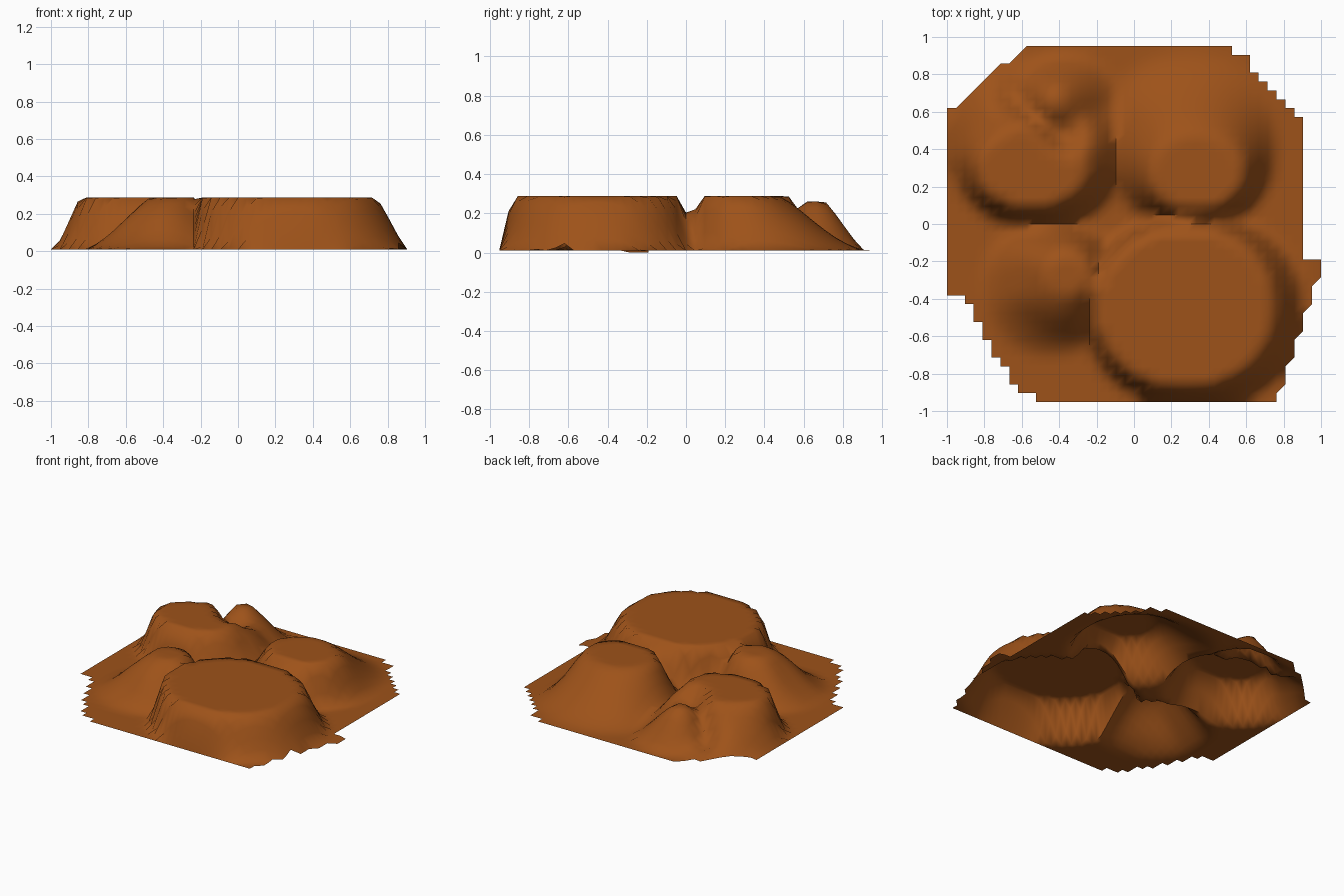
import bpy, bmesh, math
from mathutils import noise, Vector

if "Cube" in bpy.data.objects:
    bpy.data.objects.remove(bpy.data.objects["Cube"])

NX, NY, S = 42, 40, 2 / 42
CLIP = 0.288

# Stepped outline of the terrain patch (x, y)
OUTLINE = [(-1, .63), (-.95, .61), (-.72, .835), (-.62, .86), (-.53, .96), (.53, .96), (.53, .905),
           (.625, .905), (.625, .81), (.67, .81), (.67, .765), (.72, .765), (.72, .72), (.765, .72),
           (.765, .67), (.81, .67), (.81, .625), (.86, .625), (.86, .58), (.905, .58), (.905, -.21),
           (1.01, -.21), (1.01, -.3), (.95, -.3), (.95, -.44), (.905, -.44), (.905, -.58), (.86, -.58),
           (.86, -.72), (.81, -.72), (.81, -.86), (.765, -.86), (.765, -.96), (-.535, -.96),
           (-.535, -.905), (-.63, -.905), (-.63, -.86), (-.675, -.86), (-.675, -.765), (-.72, -.765),
           (-.72, -.715), (-.77, -.715), (-.77, -.625), (-.815, -.625), (-.815, -.53), (-.86, -.53),
           (-.86, -.44), (-.905, -.44), (-.905, -.39), (-1.01, -.39), (-1.01, .63)]


def inside(x, y):
    hit = False
    for (ax, ay), (bx, by) in zip(OUTLINE, OUTLINE[1:] + OUTLINE[:1]):
        if (ay > y) != (by > y) and x < ax + (y - ay) * (bx - ax) / (by - ay):
            hit = not hit
    return hit


def radius(x, y, e, p):
    return (abs((x - e[0]) / e[2]) ** p + abs((y - e[1]) / e[3]) ** p) ** (1 / p)


# Hill sloping between a top ellipse and a base ellipse (cx, cy, rx, ry)
def hill(x, y, top, base, h, soft=0.5, p=2.2):
    a, b = radius(x, y, top, p) - 1, 1 - radius(x, y, base, p)
    if b <= 0:
        return 0
    if a <= 0:
        return h
    t = b / (a * top[2] / base[2] + b)
    return h * (t * (1 - soft) + soft * t * t * (3 - 2 * t))


# Gully cut along a segment
def gully(x, y, a, b, width, depth):
    a, b, q = Vector(a), Vector(b), Vector((x, y))
    t = max(0, min(1, (q - a).dot(b - a) / (b - a).length_squared))
    d = (q - a.lerp(b, t)).length
    return depth * math.exp(-(d / width) ** 2)


# Blended maximum that fills the valleys between hills
def blend(a, b, k=.05):
    k = min(k, 2 * a, 2 * b)
    return max(a, b) + (max(k - abs(a - b), 0) ** 2 / (4 * k) if k > 1e-6 else 0)


def height(x, y):
    n = noise.noise(Vector((x * 5, y * 5, 3)))
    mesa = hill(x, y, (.265, -.45, .465, .42), (.325, -.46, .58, .515), .29, .3)
    back_right = hill(x, y, (.34, .26, .23, .185), (.3, .45, .47, .475), .29, .65)
    back_left = hill(x, y, (-.55, .3, .28, .21), (-.51, .44, .48, .465), .29, .5)
    fade = min(1, back_left / .15)
    back_left -= gully(x, y, (-.36, .46), (-.66, .72), .075, .11) * fade
    back_left += .05 * n * fade * (y > .3)
    knoll = hill(x, y, (-.42, .66, .05, .05), (-.37, .62, .28, .29), .25, .3)
    front_left = hill(x, y, (-.35, -.26, .1, .1), (-.44, -.34, .38, .36), .285, .6)
    front_left += .03 * n * min(1, front_left / .1)
    z = max(back_left, knoll, 0)
    for other in (back_right, front_left, mesa):
        z = blend(z, max(other, 0))
    return min(CLIP, z + .01)


# Terrain sheet on a regular grid, trimmed to the outline
bm = bmesh.new()
vs = {}
for i in range(NX + 1):
    for j in range(NY + 1):
        x, y = i * S - 1, (j - NY / 2) * S
        z = 0 if x > .96 else height(x, y)
        if j == 0:
            z = .01
        vs[i, j] = bm.verts.new((x, y, z))

cells = {(i, j) for i in range(NX) for j in range(NY)
         if inside((i + .5) * S - 1, (j + .5 - NY / 2) * S)}
for i in range(NX):
    for j in range(NY):
        ring = [vs[i, j], vs[i + 1, j], vs[i + 1, j + 1], vs[i, j + 1]]
        if (i, j) in cells:
            bm.faces.new(ring)
        # Chamfer triangles on the back left and front right corners
        elif i < NX / 2 and j > NY / 2 and {(i + 1, j), (i, j - 1)} <= cells:
            bm.faces.new(ring[:3])
        elif i > NX / 2 and j < 14 and {(i - 1, j), (i, j + 1)} <= cells:
            bm.faces.new([ring[0], ring[2], ring[3]])
bmesh.ops.delete(bm, geom=[v for v in bm.verts if not v.link_faces], context='VERTS')

me = bpy.data.meshes.new("terrain")
bm.to_mesh(me)
bm.free()
terrain = bpy.data.objects.new("terrain", me)
bpy.context.collection.objects.link(terrain)
mat = bpy.data.materials.new("earth")
mat.diffuse_color = (.34, .085, .01, 1)
mat.use_nodes = True
mat.node_tree.nodes["Principled BSDF"].inputs["Base Color"].default_value = mat.diffuse_color
me.materials.append(mat)
bpy.context.view_layer.objects.active = terrain
terrain.select_set(True)
bpy.ops.object.shade_smooth_by_angle(angle=math.radians(75))
